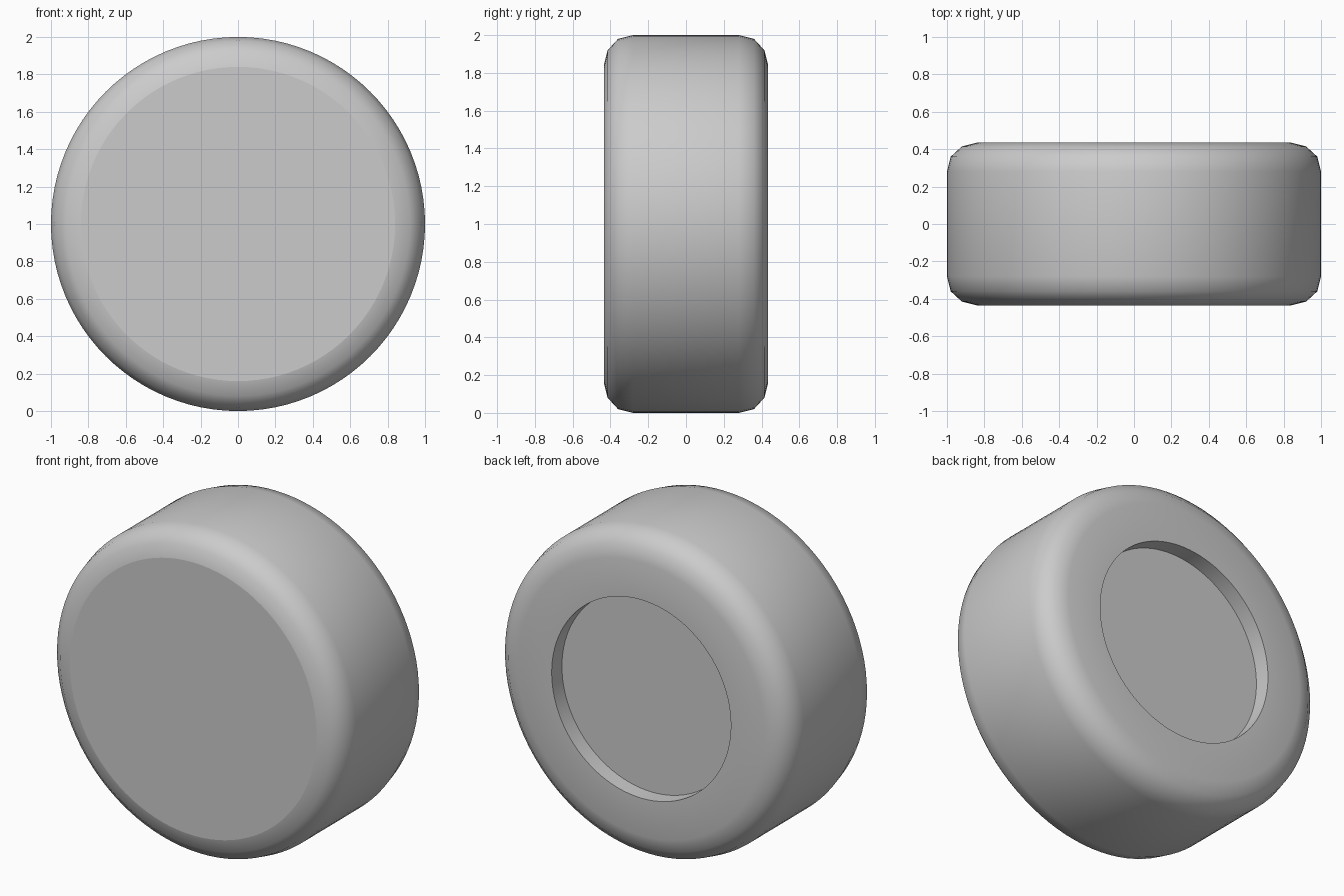
import bpy, bmesh
from math import sin, cos, pi, radians

cube = bpy.data.objects.get("Cube")
if cube:
    bpy.data.objects.remove(cube, do_unlink=True)

SEGMENTS = 96
HALF_WIDTH = 0.435

# Plain grey for the whole wheel
grey = bpy.data.materials.new("plain_grey")
grey.use_nodes = True
colour = (0.6, 0.6, 0.6, 1)
grey.diffuse_color = colour
grey.node_tree.nodes["Principled BSDF"].inputs["Base Color"].default_value = colour

# Rounded shoulder as (radius, distance from mid plane), mirrored to both sides
shoulder = [(0.84, HALF_WIDTH), (0.92, 0.415), (0.98, 0.36), (1.0, 0.28)]
recess = [(0.61, HALF_WIDTH), (0.61, HALF_WIDTH - 0.1)]
profile = [(r, -y) for r, y in shoulder] + shoulder[::-1] + recess

# Lathe the profile around the axle
bm = bmesh.new()
rings = []
for r, y in profile:
    angles = [2 * pi * i / SEGMENTS for i in range(SEGMENTS)]
    rings.append([bm.verts.new((r * cos(a), y, 1 + r * sin(a))) for a in angles])
for a, b in zip(rings, rings[1:]):
    for i in range(SEGMENTS):
        j = (i + 1) % SEGMENTS
        bm.faces.new((a[i], a[j], b[j], b[i]))

# Flat front disc and recess floor
front_disc = bm.faces.new(rings[0])
bm.faces.new(rings[-1])
bmesh.ops.recalc_face_normals(bm, faces=bm.faces)
for edge in front_disc.edges:
    edge.smooth = False

mesh = bpy.data.meshes.new("wheel")
bm.to_mesh(mesh)
bm.free()
mesh.materials.append(grey)
wheel = bpy.data.objects.new("wheel", mesh)
bpy.context.collection.objects.link(wheel)

# Smooth shading with crisp recess edges
bpy.ops.object.select_all(action="DESELECT")
wheel.select_set(True)
bpy.context.view_layer.objects.active = wheel
bpy.ops.object.shade_smooth_by_angle(angle=radians(40))
